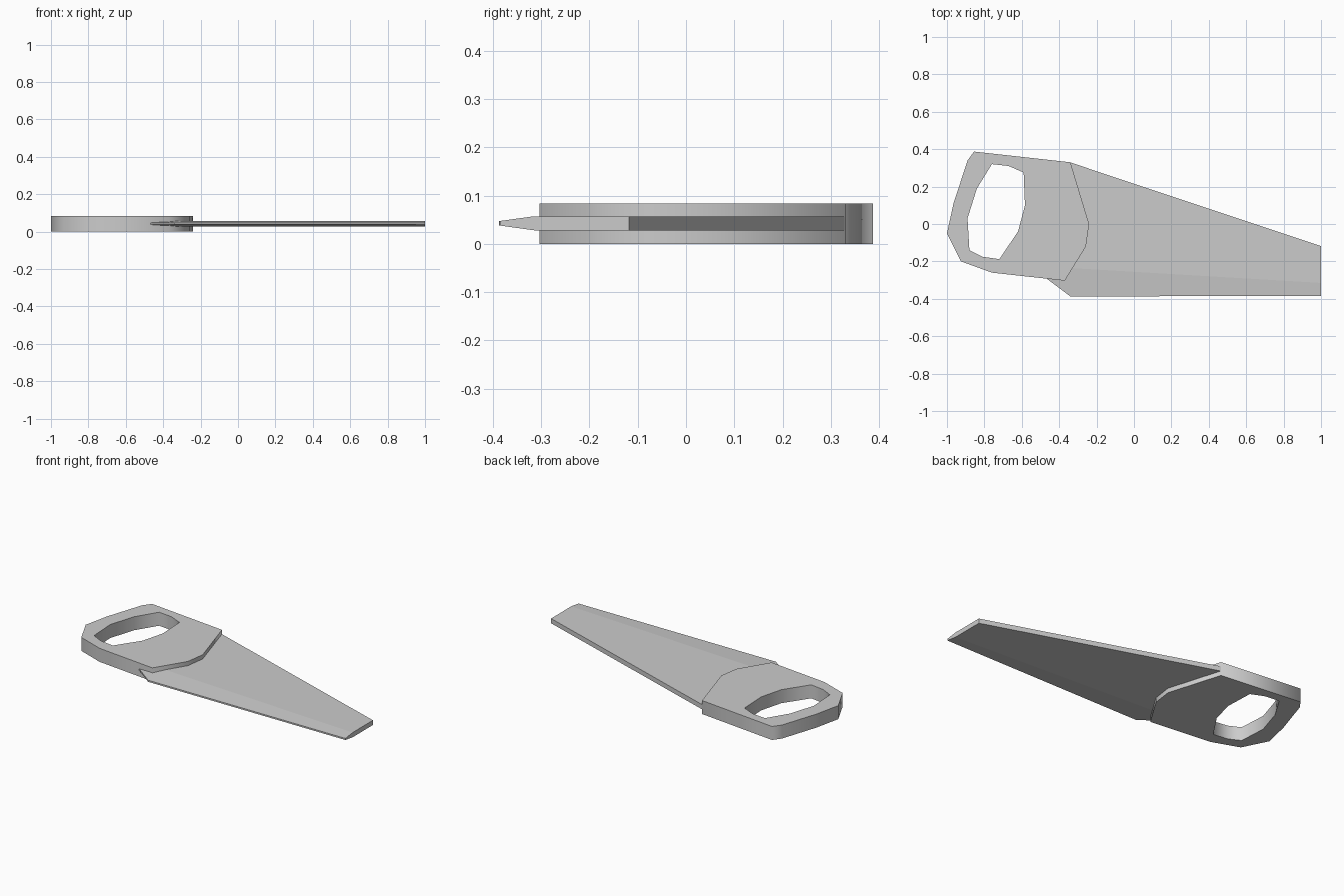
import bpy, bmesh

if "Cube" in bpy.data.objects:
    bpy.data.objects.remove(bpy.data.objects["Cube"])

# Handle: closed profile with a grip hole, extruded
outer = [(-0.855, 0.387), (-0.34, 0.33), (-0.24, 0.0), (-0.257, -0.12),
         (-0.37, -0.303), (-0.76, -0.26), (-0.925, -0.20), (-1.0, -0.05),
         (-0.965, 0.11), (-0.89, 0.34)]
hole = [(-0.76, 0.32), (-0.67, 0.31), (-0.59, 0.275), (-0.583, 0.10),
        (-0.62, -0.04), (-0.72, -0.188), (-0.81, -0.175), (-0.88, -0.14),
        (-0.89, 0.03), (-0.84, 0.19)]
curve = bpy.data.curves.new("handle", 'CURVE')
curve.dimensions = '2D'
curve.fill_mode = 'BOTH'
curve.extrude = 0.0415
for loop in (outer, hole):
    spline = curve.splines.new('POLY')
    spline.points.add(len(loop) - 1)
    for p, (x, y) in zip(spline.points, loop):
        p.co = (x, y, 0, 1)
    spline.use_cyclic_u = True
handle = bpy.data.objects.new("handle", curve)
bpy.context.collection.objects.link(handle)
handle.location.z = 0.0415
bpy.context.view_layer.objects.active = handle
handle.select_set(True)
bpy.ops.object.convert(target='MESH')

# Blade: flat plate thinning towards the cutting edge (x, y, half thickness)
T, E = 0.0145, 0.0048
plan = [(-0.34, 0.329, T), (-0.43, -0.23, T), (-0.47, -0.29, E),
        (-0.34, -0.387, E), (1.0, -0.385, E), (1.0, -0.315, T), (1.0, -0.118, T)]
bm = bmesh.new()
top = [bm.verts.new((x, y, 0.0425 + h)) for x, y, h in plan]
low = [bm.verts.new((x, y, 0.0425 - h)) for x, y, h in plan]
for side in (top, low):
    for ids in ((0, 1, 5, 6), (1, 2, 3), (1, 3, 4, 5)):
        bm.faces.new([side[i] for i in ids])
n = len(plan)
for i in range(n):
    j = (i + 1) % n
    bm.faces.new((top[i], low[i], low[j], top[j]))
bmesh.ops.recalc_face_normals(bm, faces=bm.faces)
mesh = bpy.data.meshes.new("blade")
bm.to_mesh(mesh)
bm.free()
bpy.context.collection.objects.link(bpy.data.objects.new("blade", mesh))
